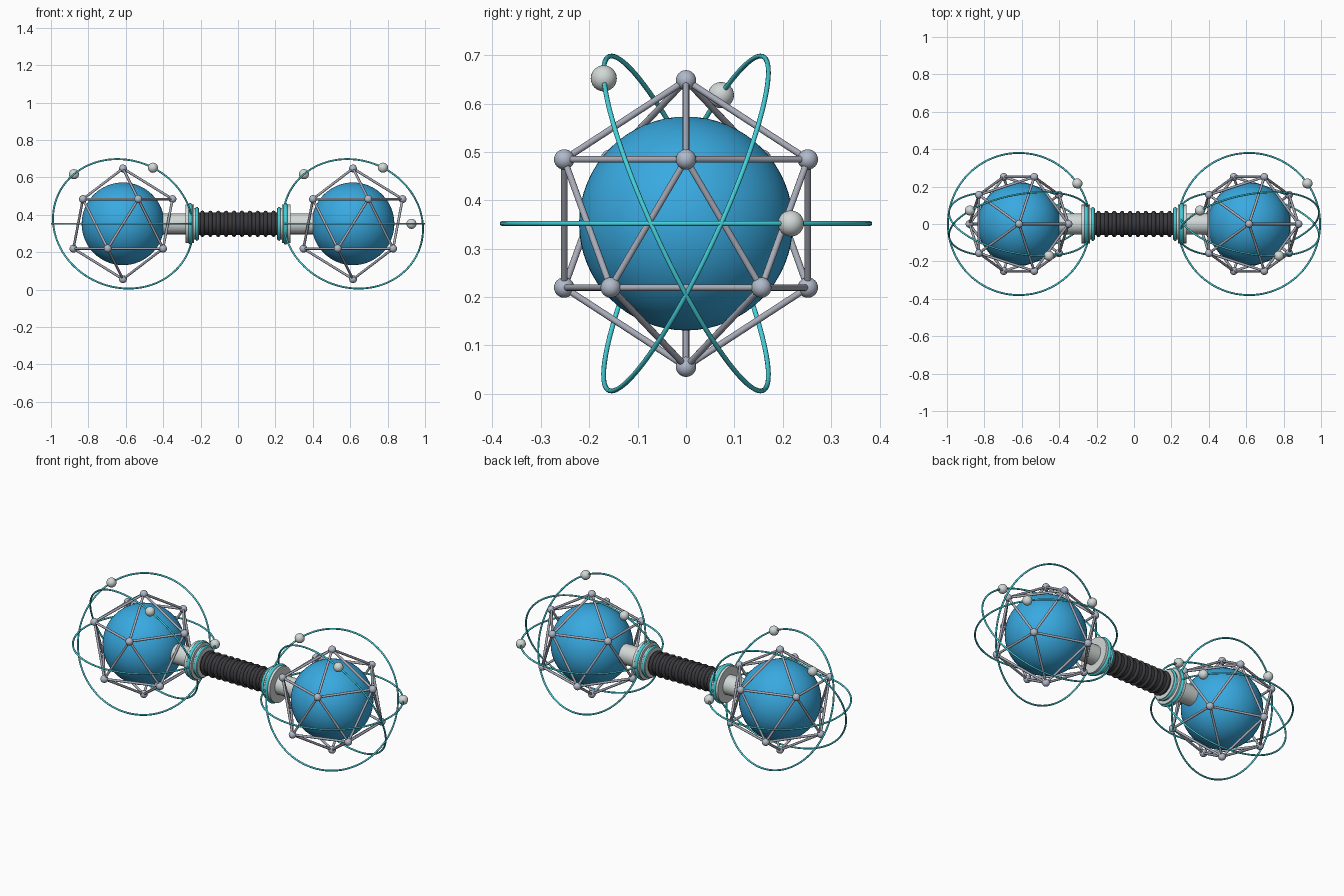
import bpy
import math
from mathutils import Vector

cube = bpy.data.objects.get("Cube")
if cube:
    bpy.data.objects.remove(cube, do_unlink=True)

MID = 0.352          # height of the main axis
REACH = 0.615        # distance of each globe from the middle
CAGE = 0.296         # cage circumradius
ORBIT = 0.38         # orbit radius
X_AXIS = Vector((1, 0, 0))


def material(name, colour):
    mat = bpy.data.materials.new(name)
    mat.use_nodes = True
    mat.diffuse_color = (*colour, 1)
    bsdf = mat.node_tree.nodes["Principled BSDF"]
    bsdf.inputs["Base Color"].default_value = (*colour, 1)
    bsdf.inputs["Roughness"].default_value = 0.5
    return mat


BLUE = material("globe blue", (0.04, 0.40, 0.75))
TEAL = material("teal", (0.06, 0.63, 0.70))
PALE = material("pale grey", (0.64, 0.69, 0.68))
NODE = material("node grey", (0.44, 0.49, 0.59))
STEEL = material("strut grey", (0.39, 0.41, 0.48))
DARK = material("grip black", (0.042, 0.040, 0.046))


def finish(name, mat):
    obj = bpy.context.object
    obj.name = name
    obj.data.materials.append(mat)
    bpy.ops.object.shade_smooth_by_angle(angle=math.radians(40))
    return obj


def ball(name, at, radius, mat, segments=24):
    bpy.ops.mesh.primitive_uv_sphere_add(
        segments=segments, ring_count=segments // 2, radius=radius, location=at)
    return finish(name, mat)


def rod(name, start, end, radius, mat, sides=12):
    span = end - start
    bpy.ops.mesh.primitive_cylinder_add(
        vertices=sides, radius=radius, depth=span.length, location=(start + end) / 2,
        rotation=span.to_track_quat('Z', 'Y').to_euler())
    return finish(name, mat)


def ring(name, at, normal, major, minor, mat, segments=64):
    bpy.ops.mesh.primitive_torus_add(
        major_segments=segments, minor_segments=10, major_radius=major,
        minor_radius=minor, location=at, rotation=normal.to_track_quat('Z', 'Y').to_euler())
    return finish(name, mat)


def axis_point(x):
    return Vector((x, 0, MID))


# Corners of the icosahedral cage, relative to its centre
corners = [Vector((0, 0, CAGE)), Vector((0, 0, -CAGE))]
level = CAGE / math.sqrt(5)
for k in range(5):
    for sign, turn in ((1, 0), (-1, 36)):
        a = math.radians(72 * k + turn)
        corners.append(Vector((2 * level * math.cos(a), 2 * level * math.sin(a), sign * level)))
edge = CAGE * 1.0515

# Orbit plane normals, each with the position of its small moon
orbits = [
    (Vector((0, 0, 1)), Vector((0.31, 0.215, 0))),
    (Vector((0.174, 0.894, 0.413)), Vector((0.16, -0.17, 0.3))),
    (Vector((0.174, -0.894, 0.413)), Vector((-0.265, 0.073, 0.268))),
]

for side, s in (("left", 1), ("right", -1)):
    centre = axis_point(s * REACH)

    # Globe inside its cage
    ball(f"{side}_globe", centre, 0.221, BLUE, 64)
    for i, p in enumerate(corners):
        ball(f"{side}_cage_node", centre + p, 0.021, NODE)
        for q in corners[i + 1:]:
            if (p - q).length < edge * 1.05:
                rod(f"{side}_cage_strut", centre + p, centre + q, 0.0068, STEEL)

    # Orbits and moons
    for normal, moon in orbits:
        ring(f"{side}_orbit", centre, normal, ORBIT, 0.005, TEAL, 96)
        ball(f"{side}_moon", centre + moon.normalized() * ORBIT, 0.027, PALE)

    # Axle, collar disc and grip cap, each disc rimmed with a band
    rod(f"{side}_axle", axis_point(s * 0.2), axis_point(s * 0.45), 0.056, PALE, 40)
    rod(f"{side}_collar", axis_point(s * 0.236), axis_point(s * 0.28), 0.103, PALE, 48)
    ring(f"{side}_collar_band", axis_point(s * 0.255), X_AXIS, 0.1, 0.011, TEAL)
    rod(f"{side}_grip_cap", axis_point(s * 0.208), axis_point(s * 0.237), 0.084, PALE, 48)
    ring(f"{side}_grip_band", axis_point(s * 0.22), X_AXIS, 0.083, 0.008, TEAL)

# Ribbed grip
rod("grip_core", axis_point(-0.215), axis_point(0.215), 0.06, DARK, 40)
RIBS = 10
for k in range(RIBS):
    x = -0.19 + 0.38 * k / (RIBS - 1)
    ring("grip_rib", axis_point(x), X_AXIS, 0.059, 0.0115, DARK, 40)
